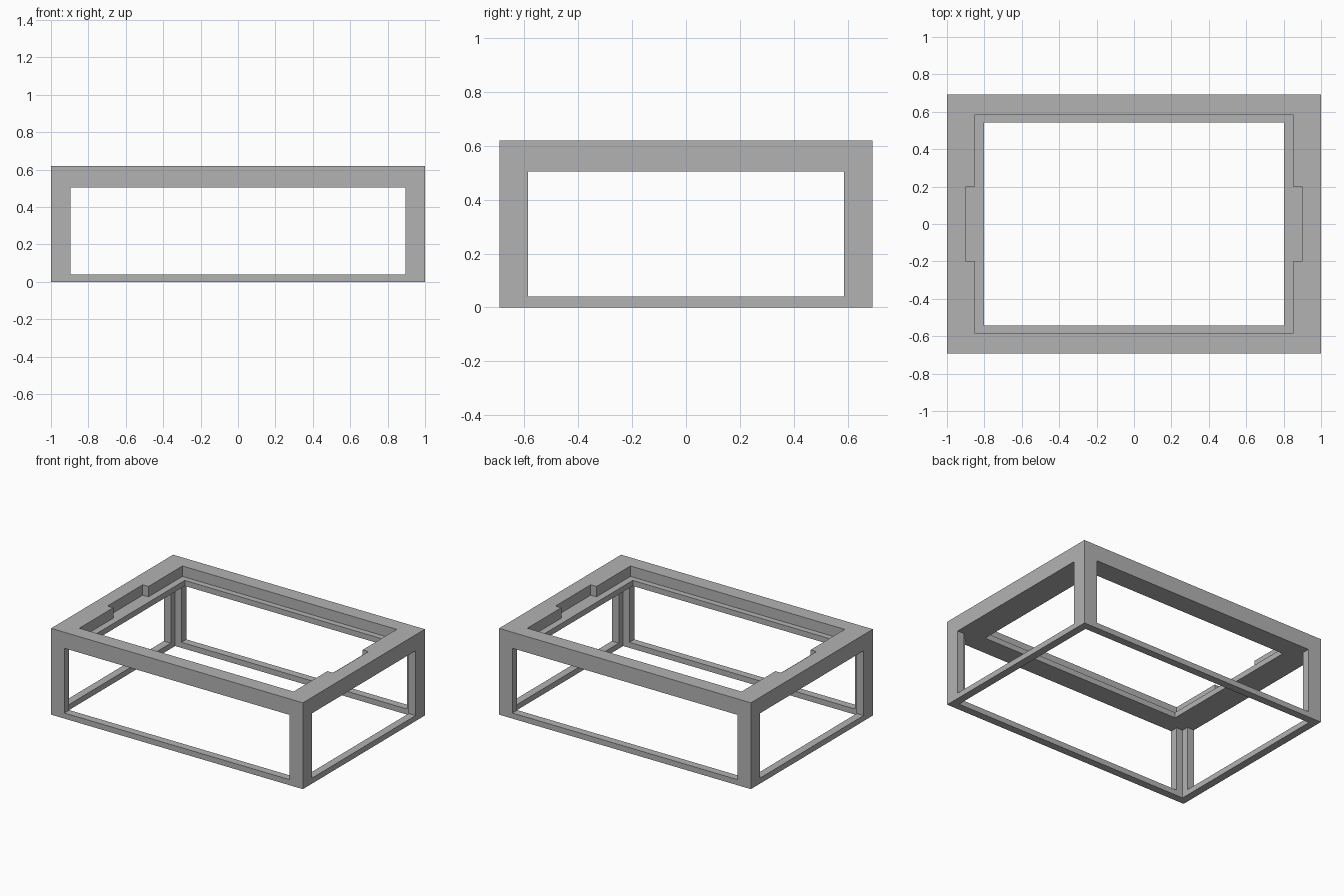
import bpy

old = bpy.data.objects.get("Cube")
if old:
    bpy.data.objects.remove(old, do_unlink=True)

# Main dimensions (half sizes across, true heights)
HALF_X, HALF_Y, HEIGHT = 1.0, 0.692, 0.62
WALL = 0.055          # thickness of posts and base rail
RAIL_TOP = 0.04       # top of base rail
SLAB_BOTTOM = 0.505   # underside of the top
LEDGE = 0.545         # floor of the recess in the top
BEYOND = 0.2          # how far cutters run past the body

grey = bpy.data.materials.new("plain grey")
grey.use_nodes = True
colour = (0.45, 0.45, 0.45, 1.0)
grey.diffuse_color = colour
grey.node_tree.nodes["Principled BSDF"].inputs["Base Color"].default_value = colour


def box(name, half_x, half_y, z0, z1):
    """Box centred on x and y, spanning z0 to z1."""
    bpy.ops.mesh.primitive_cube_add(size=2)
    ob = bpy.context.object
    ob.name = ob.data.name = name
    for v in ob.data.vertices:
        v.co.x *= half_x
        v.co.y *= half_y
        v.co.z = z1 if v.co.z > 0 else z0
    return ob


def cut(body, name, *size):
    """Subtract a box from the body."""
    cutter = box(name, *size)
    cutter.hide_render = True
    mod = body.modifiers.new(name, 'BOOLEAN')
    mod.operation = 'DIFFERENCE'
    mod.solver = 'EXACT'
    mod.object = cutter
    bpy.context.view_layer.objects.active = body
    bpy.ops.object.modifier_apply(modifier=name)
    bpy.data.objects.remove(cutter, do_unlink=True)


frame = box("open_frame", HALF_X, HALF_Y, 0, HEIGHT)

# Hollow inside, open at the bottom
cut(frame, "cavity", HALF_X - WALL, HALF_Y - WALL, -BEYOND, SLAB_BOTTOM)

# Window openings through front/back and both sides
cut(frame, "front_window", 0.895, HALF_Y + BEYOND, RAIL_TOP, SLAB_BOTTOM)
cut(frame, "side_window", HALF_X + BEYOND, 0.587, RAIL_TOP, SLAB_BOTTOM)

# Top opening, its stepped recess and the finger notches
cut(frame, "top_opening", 0.803, 0.543, SLAB_BOTTOM - WALL, HEIGHT + BEYOND)
cut(frame, "recess", 0.851, 0.585, LEDGE, HEIGHT + BEYOND)
cut(frame, "finger_notches", 0.897, 0.2, LEDGE, HEIGHT + BEYOND)

frame.data.materials.clear()
frame.data.materials.append(grey)
for face in frame.data.polygons:
    face.material_index = 0
    face.use_smooth = False
